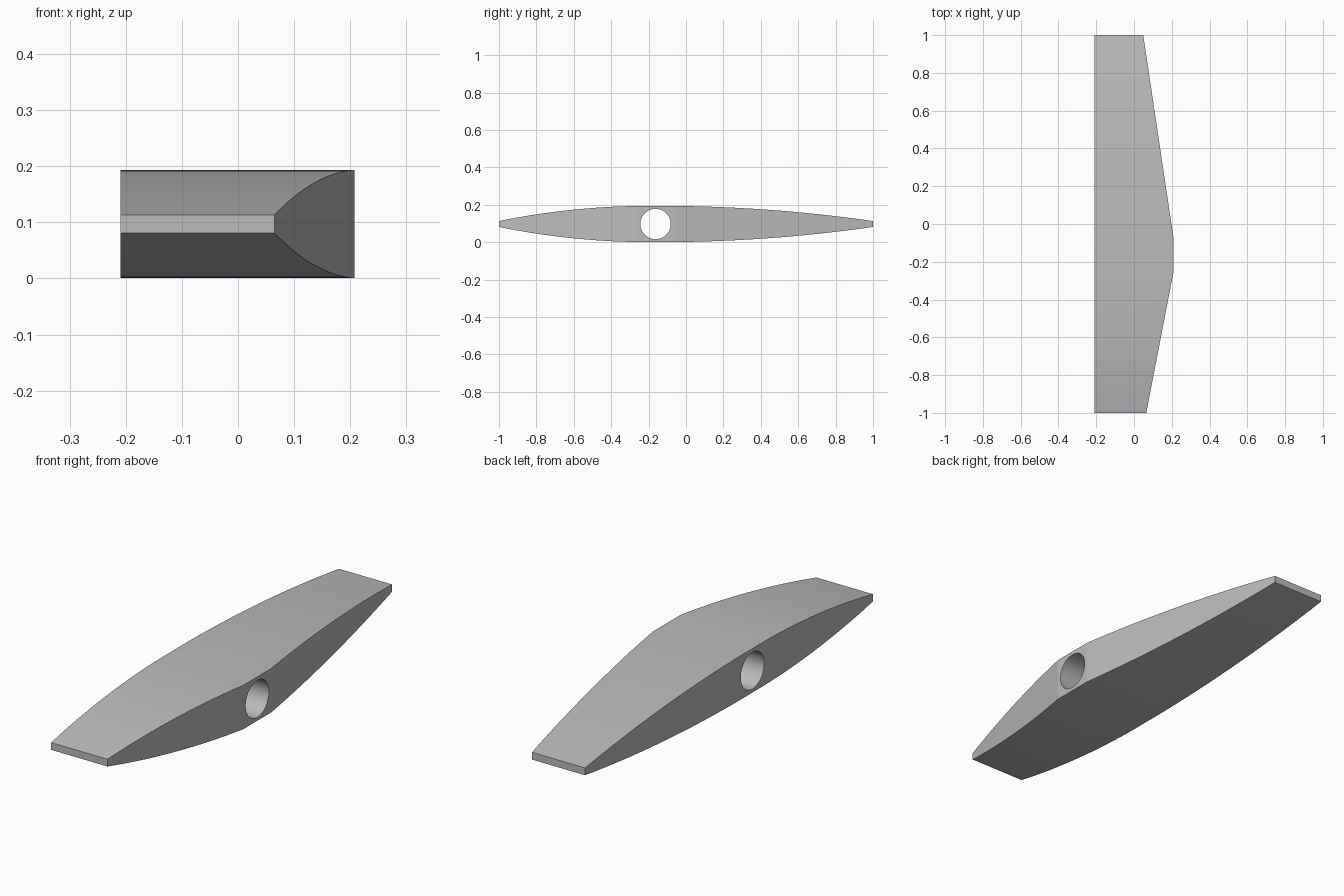
import bpy, bmesh, math

cube = bpy.data.objects.get("Cube")
if cube:
    bpy.data.objects.remove(cube, do_unlink=True)

# Main dimensions
MID_Z, HALF_MAX, HALF_TIP = 0.097, 0.097, 0.016
BACK_X, HUB_X = -0.209, 0.208
HUB_Y, HUB_HALF, HOLE_R = -0.163, 0.097, 0.081
FRONT_TIP_X, REAR_TIP_X = 0.065, 0.049
FLAT_START, FLAT_END = -0.2, -0.14


def half_thickness(y):
    """Flat at the hub, parabolic taper to each tip."""
    if y < FLAT_START:
        t = (FLAT_START - y) / (FLAT_START + 1)
    else:
        t = max(0, (y - FLAT_END) / (1 - FLAT_END))
    return HALF_MAX - (HALF_MAX - HALF_TIP) * t * t


def edge_x(y):
    """Plan outline of the angled side."""
    a, b = HUB_Y - HUB_HALF, HUB_Y + HUB_HALF
    if y < a:
        return HUB_X + (FRONT_TIP_X - HUB_X) * (a - y) / (a + 1)
    if y > b:
        return HUB_X + (REAR_TIP_X - HUB_X) * (y - b) / (1 - b)
    return HUB_X


def spread(a, b, n):
    return [a + (b - a) * i / n for i in range(n)]


# Single grey material
grey = bpy.data.materials.new("plain grey")
grey.use_nodes = True
colour = (0.5, 0.5, 0.5, 1)
grey.diffuse_color = colour
grey.node_tree.nodes["Principled BSDF"].inputs["Base Color"].default_value = colour

# Tapered bar: a loft of rectangular sections along y
stations = (spread(-1, HUB_Y - HUB_HALF, 16)
            + [HUB_Y - HUB_HALF, HUB_Y + HUB_HALF]
            + spread(HUB_Y + HUB_HALF, 1, 20)[1:] + [1])
bm = bmesh.new()
rings = []
for y in stations:
    h, x = half_thickness(y), edge_x(y)
    corners = [(BACK_X, -h), (x, -h), (x, h), (BACK_X, h)]
    rings.append([bm.verts.new((cx, y, MID_Z + dz)) for cx, dz in corners])
for r, s in zip(rings, rings[1:]):
    for i in range(4):
        j = (i + 1) % 4
        bm.faces.new((r[i], r[j], s[j], s[i]))
bm.faces.new(rings[0])
bm.faces.new(rings[-1])
bmesh.ops.recalc_face_normals(bm, faces=bm.faces)
mesh = bpy.data.meshes.new("tapered_bar")
bm.to_mesh(mesh)
bm.free()
bar = bpy.data.objects.new("tapered_bar", mesh)
bpy.context.collection.objects.link(bar)
mesh.materials.append(grey)

# Round hole straight through the hub
bpy.ops.mesh.primitive_cylinder_add(vertices=64, radius=HOLE_R, depth=1,
                                    location=(0, HUB_Y, MID_Z),
                                    rotation=(0, math.pi / 2, 0))
cutter = bpy.context.object
cutter.name = "hole_cutter"
cutter.hide_render = True
cutter.data.materials.append(grey)
cut = bar.modifiers.new("hole", "BOOLEAN")
cut.operation = "DIFFERENCE"
cut.solver = "EXACT"
cut.object = cutter

bpy.ops.object.select_all(action="DESELECT")
bar.select_set(True)
bpy.context.view_layer.objects.active = bar
bpy.ops.object.modifier_apply(modifier=cut.name)
bpy.data.objects.remove(cutter, do_unlink=True)

# Smooth curves, crisp corners
bpy.ops.object.shade_smooth_by_angle(angle=math.radians(8))
